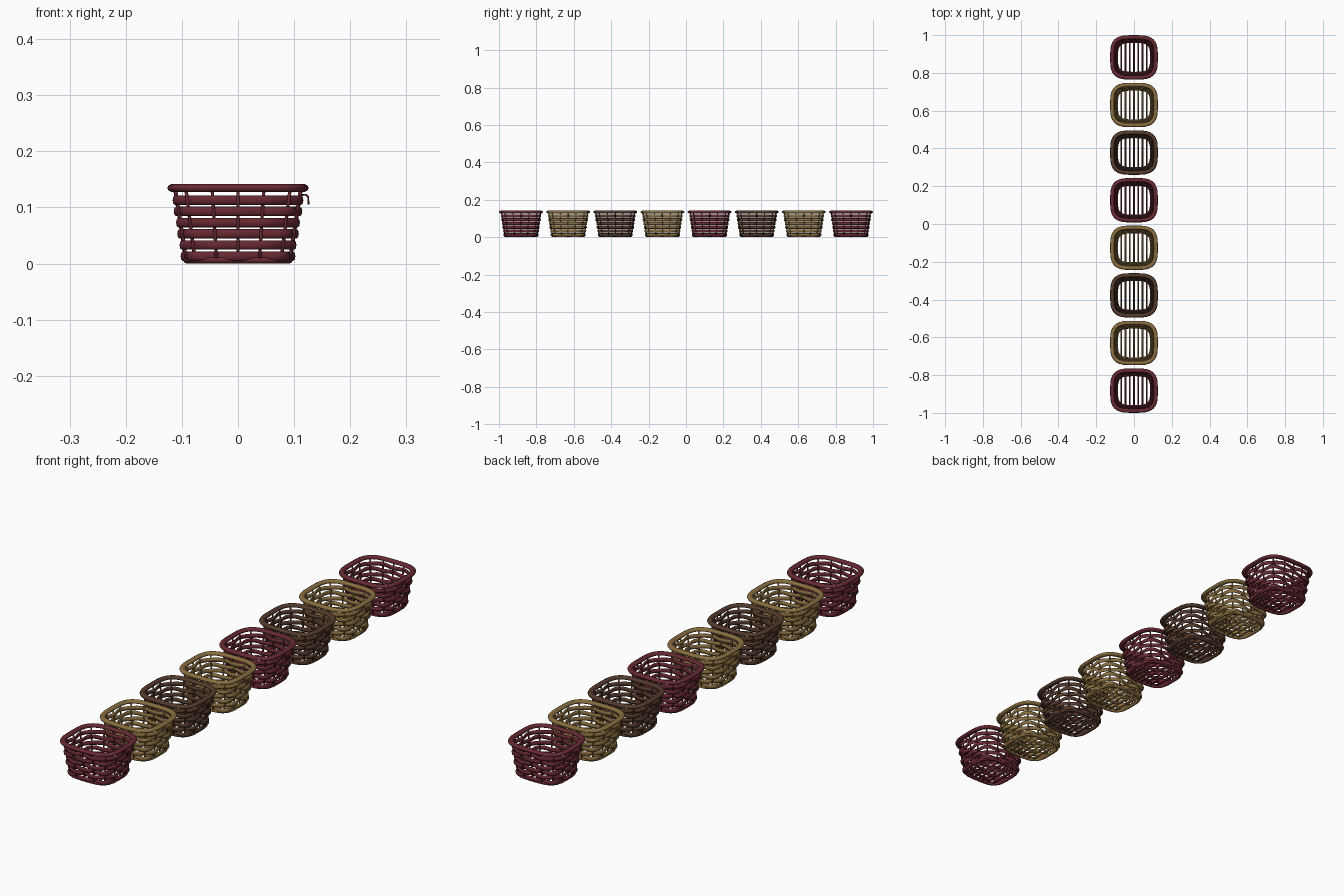
import bpy, bmesh
from math import sin, cos, pi, tau
from mathutils import Vector

cube = bpy.data.objects.get("Cube")
if cube:
    bpy.data.objects.remove(cube, do_unlink=True)

COLOURS = {"dark_red": (0.135, 0.022, 0.032), "straw": (0.25, 0.155, 0.05),
           "brown": (0.088, 0.042, 0.025)}
ORDER = ["dark_red", "straw", "brown", "straw", "dark_red", "brown", "straw", "dark_red"]
PITCH = 0.252
STAKES = 16
SQUARENESS = 3.6
UP = Vector((0, 0, 1))


def make_material(name, rgb):
    m = bpy.data.materials.new(name)
    m.use_nodes = True
    m.diffuse_color = (*rgb, 1)
    bsdf = m.node_tree.nodes["Principled BSDF"]
    bsdf.inputs["Base Color"].default_value = (*rgb, 1)
    bsdf.inputs["Roughness"].default_value = 0.7
    return m


def wall(z):
    """Half width of the flaring wall at height z."""
    return 0.092 + 0.155 * z


def outline(angle, half, z):
    """Point and outward normal on a soft square, a little narrower in y."""
    c, s, n = cos(angle), sin(angle), SQUARENESS
    r = (abs(c) ** n + abs(s) ** n) ** (-1 / n)
    a, b = half, half - 0.0085
    p = Vector((a * r * c, b * r * s, z))
    nx = abs(c) ** (n - 1) * (1 if c > 0 else -1) / a
    ny = abs(s) ** (n - 1) * (1 if s > 0 else -1) / b
    return p, Vector((nx, ny, 0)).normalized()


def sweep(bm, frames, ru, rv, sides=8, closed=False):
    """Oval strand through frames of (point, u axis, v axis)."""
    rings = []
    for p, u, v in frames:
        rings.append([bm.verts.new(p + u * ru * cos(tau * k / sides) + v * rv * sin(tau * k / sides))
                      for k in range(sides)])
    count = len(rings)
    for i in range(count if closed else count - 1):
        r0, r1 = rings[i], rings[(i + 1) % count]
        for k in range(sides):
            j = (k + 1) % sides
            bm.faces.new((r0[k], r0[j], r1[j], r1[k]))
    if not closed:
        bm.faces.new(rings[0])
        bm.faces.new(rings[-1])


def hoop(bm, half, z, ru, rv, wave=0, flip=1, steps=96, sides=8):
    """Closed strand round the basket, weaving in and out of the stakes."""
    frames = []
    for i in range(steps):
        t = tau * i / steps
        p, n = outline(t, half, z)
        frames.append((p + n * wave * flip * cos(t * STAKES / 2), n, UP))
    sweep(bm, frames, ru, rv, sides, closed=True)


def rim(bm):
    hoop(bm, 0.115, 0.1345, 0.011, 0.0075, sides=10)


def woven_rows(bm):
    for row in range(6):
        z = 0.013 + 0.02 * row
        hoop(bm, wall(z), z, 0.004, 0.0083, wave=0.0042, flip=(-1) ** row)


def base_hoop(bm):
    hoop(bm, 0.091, 0.006, 0.0065, 0.006)


def stakes(bm):
    for i in range(STAKES):
        frames = []
        for k in range(5):
            z = 0.005 + 0.0315 * k
            p, n = outline(tau * i / STAKES, wall(z), z)
            frames.append((p, n, UP.cross(n)))
        sweep(bm, frames, 0.003, 0.0032, 6)


def floor_slats(bm):
    for i in range(-3, 4):
        x = i * 0.0225
        frames = [(Vector((x, y, 0.007)), Vector((1, 0, 0)), UP)
                  for y in (-0.082, 0, 0.082)]
        sweep(bm, frames, 0.0042, 0.003, 6)


def strand_end(bm):
    path = [(0.114, 0.122), (0.121, 0.123), (0.125, 0.119), (0.1255, 0.105)]
    frames = [(Vector((x, 0, z)), Vector((0, 1, 0)),
               UP if i == 0 else Vector((1, 0, 1)).normalized() if i < 3 else Vector((1, 0, 0)))
              for i, (x, z) in enumerate(path)]
    sweep(bm, frames, 0.004, 0.0022, 6)


def make_mesh(name, builder, material):
    bm = bmesh.new()
    builder(bm)
    bmesh.ops.recalc_face_normals(bm, faces=bm.faces)
    mesh = bpy.data.meshes.new(name)
    bm.to_mesh(mesh)
    bm.free()
    mesh.materials.append(material)
    mesh.shade_smooth()
    return mesh


# One set of part meshes per colour, shared by baskets of that colour
PARTS = {"rim": rim, "woven_rows": woven_rows, "base_hoop": base_hoop,
         "stakes": stakes, "floor_slats": floor_slats, "strand_end": strand_end}
meshes = {}
for colour, rgb in COLOURS.items():
    mat = make_material(colour, rgb)
    meshes[colour] = {part: make_mesh(f"{colour}_{part}", fn, mat) for part, fn in PARTS.items()}

# Row of baskets from front to back
for i, colour in enumerate(ORDER):
    y = (i - (len(ORDER) - 1) / 2) * PITCH
    for part, mesh in meshes[colour].items():
        obj = bpy.data.objects.new(f"basket_{i + 1}_{part}", mesh)
        obj.location.y = y
        bpy.context.collection.objects.link(obj)
